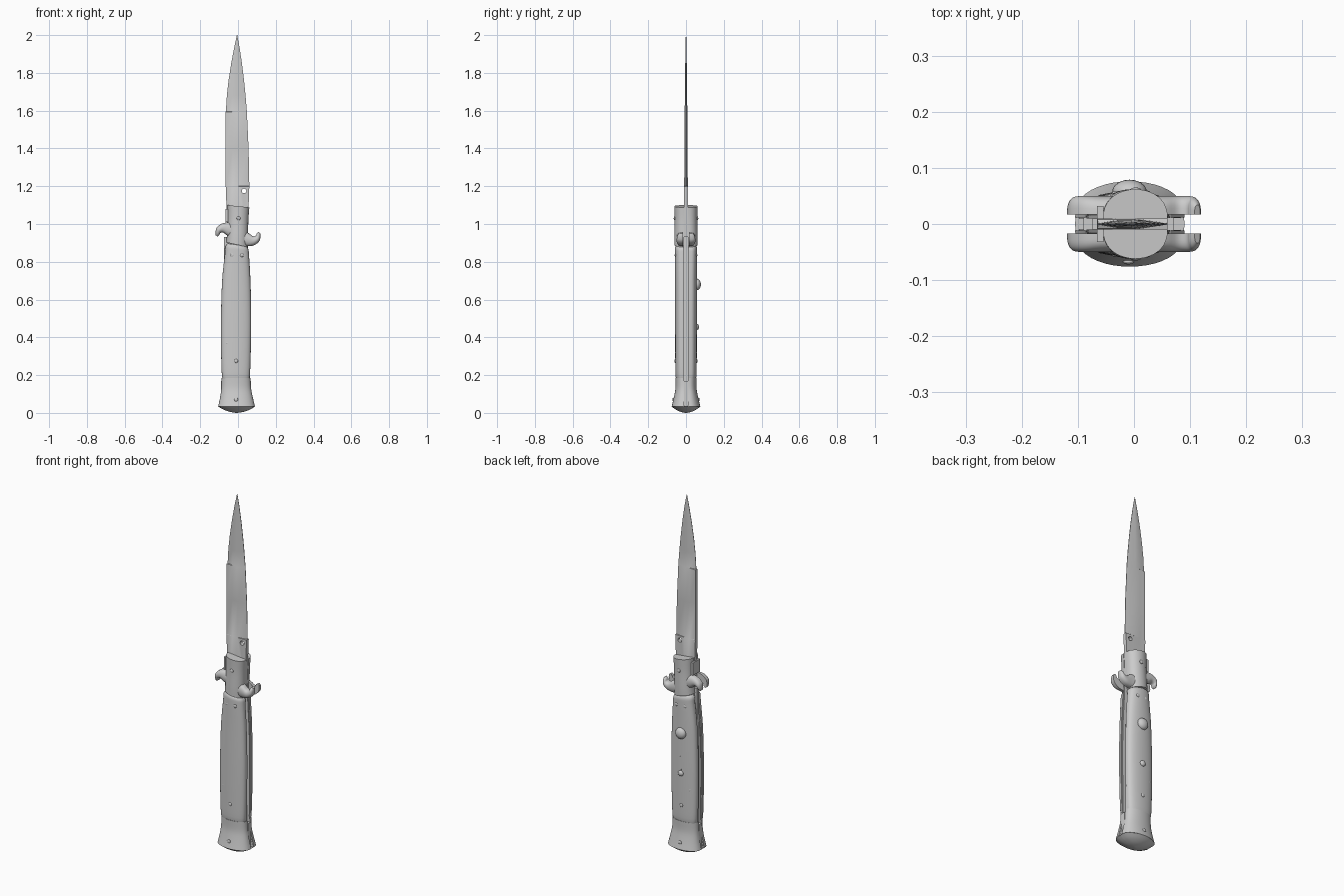
import bpy, bmesh
from math import sin, cos, pi
from mathutils import Vector, Matrix

if "Cube" in bpy.data.objects:
    bpy.data.objects.remove(bpy.data.objects["Cube"])


def finish(name, bm, mirror=False):
    bmesh.ops.recalc_face_normals(bm, faces=bm.faces[:])
    me = bpy.data.meshes.new(name)
    bm.to_mesh(me)
    bm.free()
    ob = bpy.data.objects.new(name, me)
    bpy.context.collection.objects.link(ob)
    if mirror:
        m = ob.modifiers.new("Mirror", 'MIRROR')
        m.use_axis = (False, True, False)
        m.use_clip = False
        m.use_mirror_merge = False
    return ob


def skin(bm, rings):
    loops = [[bm.verts.new(p) for p in r] for r in rings]
    n = len(loops[0])
    for a, b in zip(loops, loops[1:]):
        for i in range(n):
            j = (i + 1) % n
            bm.faces.new((a[i], a[j], b[j], b[i]))
    bm.faces.new(loops[0])
    bm.faces.new(loops[-1])


def smooth_rows(rows, steps):
    """Catmull-Rom interpolation of section rows."""
    out = []
    for i in range(len(rows) - 1):
        p = [rows[max(i - 1, 0)], rows[i], rows[i + 1], rows[min(i + 2, len(rows) - 1)]]
        for s in range(steps):
            t = s / steps
            out.append([0.5 * (2 * b + (c - a) * t + (2 * a - 5 * b + 4 * c - d) * t * t
                               + (3 * b - a - 3 * c + d) * t ** 3) for a, b, c, d in zip(*p)])
    return out + [list(rows[-1])]


def half_loft(name, rows, y0, e=0.8, steps=4, seg=20):
    """Mirrored D-shaped loft; each row = x1, z1, x2, z2, outer y."""
    rings = []
    for x1, z1, x2, z2, yo in smooth_rows(rows, steps):
        a, b = Vector((x1, 0, z1)), Vector((x2, 0, z2))
        mid, h = (a + b) / 2, (b - a) / 2
        ring = []
        for k in range(seg + 1):
            t = pi * k / seg
            p = mid - h * cos(t)
            p.y = y0 + (yo - y0) * max(sin(t), 0) ** e
            ring.append(p)
        rings.append(ring)
    bm = bmesh.new()
    skin(bm, rings)
    return finish(name, bm, True)


def box(name, x0, x1, y0, y1, z0, z1, mirror=False):
    bm = bmesh.new()
    bmesh.ops.create_cube(bm, size=1)
    bmesh.ops.scale(bm, vec=(x1 - x0, y1 - y0, z1 - z0), verts=bm.verts)
    bmesh.ops.translate(bm, vec=((x0 + x1) / 2, (y0 + y1) / 2, (z0 + z1) / 2), verts=bm.verts)
    return finish(name, bm, mirror)


def dome(name, x, y, z, r, h, mirror=False):
    bm = bmesh.new()
    bmesh.ops.create_uvsphere(bm, u_segments=20, v_segments=12, radius=1)
    bmesh.ops.transform(bm, matrix=Matrix.Translation((x, y, z)) @ Matrix.Diagonal((r, h, r, 1)),
                        verts=bm.verts)
    return finish(name, bm, mirror)


# Blade: z, left x, right x, half thickness, left edge half thickness, right edge half thickness
blade_rows = [
    (0.93, -0.055, 0.050, .010, .010, .010), (1.199, -0.065, 0.060, .010, .010, .010),
    (1.20, -0.065, 0.060, .0095, .009, .001), (1.40, -0.065, 0.056, .0085, .0085, .001),
    (1.594, -0.065, 0.047, .008, .008, .001), (1.596, -0.064, 0.047, .007, .001, .001),
    (1.68, -0.059, 0.040, .006, .001, .001), (1.76, -0.050, 0.032, .005, .001, .001),
    (1.85, -0.036, 0.021, .004, .001, .001), (1.93, -0.021, 0.009, .003, .001, .001),
    (2.00, -0.006, -0.004, .001, .0005, .0005)]
rings = []
for z, xl, xr, t, tl, tr in blade_rows:
    side = [(xl, tl), (xl + 0.3 * (xr - xl), t), (xl + 0.55 * (xr - xl), t), (xr, tr)]
    rings.append([(x, -y, z) for x, y in side] + [(x, y, z) for x, y in reversed(side)])
bm = bmesh.new()
skin(bm, rings)
blade = finish("blade", bm)

# Hole in the blade base
bm = bmesh.new()
bmesh.ops.create_cone(bm, cap_ends=True, segments=24, radius1=.012, radius2=.012, depth=.1,
                      matrix=Matrix.Translation((.032, 0, 1.175)) @ Matrix.Rotation(pi / 2, 4, 'X'))
cutter = finish("hole_cutter", bm)
cutter.hide_render = True
cutter.hide_set(True)
mod = blade.modifiers.new("Hole", 'BOOLEAN')
mod.operation, mod.object, mod.solver = 'DIFFERENCE', cutter, 'EXACT'

# Handle scales
half_loft("handle_scale", [
    (-.072, .18, .052, .18, .046), (-.084, .19, .062, .19, .055), (-.089, .30, .067, .30, .057),
    (-.090, .50, .070, .50, .058), (-.084, .70, .066, .70, .058), (-.070, .84, .058, .84, .059),
    (-.066, .882, .054, .868, .058), (-.054, .897, .045, .882, .050)], .017, e=.65)

# Front bolster, slightly slanted at its lower edge
half_loft("bolster", [
    (-.062, .902, .052, .878, .062), (-.059, .94, .053, .93, .062),
    (-.055, 1.02, .055, 1.02, .060), (-.055, 1.10, .060, 1.088, .062)], .010, e=.85)

# Curled guard horns, one the half-turn copy of the other
horn = [(0, .97, 0, .885, .052), (.05, .955, .05, .882, .050), (.078, .936, .086, .888, .050),
        (.094, .938, .112, .908, .049), (.099, .949, .119, .932, .044), (.108, .957, .118, .950, .034)]
half_loft("guard_right", horn, .017, e=.6)
half_loft("guard_left", [(-a, 1.89 - b, -c, 1.89 - d, y) for a, b, c, d, y in horn], .017, e=.6)

# Flared pommel and its domed end cap
half_loft("pommel", [
    (-.105, .034, .090, .034, .076), (-.095, .08, .079, .08, .065),
    (-.088, .13, .069, .13, .056), (-.086, .185, .066, .185, .056)], .012)
half_loft("pommel_cap", [
    (-.105, .034, .090, .034, .076), (-.078, .018, .064, .018, .055),
    (-.045, .006, .031, .006, .030), (-.010, 0, -.004, 0, .003)], 0)

# Liners between the scales and the blade slot
half_loft("liner", [
    (-.098, .04, .083, .04, .0175), (-.083, .15, .064, .15, .0175), (-.085, .40, .064, .40, .0175),
    (-.082, .65, .063, .65, .0175), (-.062, .88, .052, .88, .0175),
    (-.053, 1.07, .053, 1.07, .0175)], .010, e=.08)

# Back spring, pommel spacer and lock plate
box("back_spring", -.075, -.045, -.0095, .0095, .15, .93)
box("pommel_spacer", -.090, .070, -.0115, .0115, .03, .17)
box("lock_plate", -.066, -.054, -.032, .032, 1.01, 1.08)

# Pins on both faces
for i, (x, y, z) in enumerate([(.003, .060, 1.03), (-.030, .054, .835), (.020, .055, .835),
                               (-.055, .048, .37), (-.010, .056, .275), (-.010, .067, .07)]):
    dome(f"pin_{i + 1}", x, y, z, .010, .005, True)

# Release button, safety slide and its slot on the back face
dome("release_button", -.008, .057, .68, .031, .022)
dome("safety_knob", -.008, .058, .455, .016, .011)
box("safety_slot", -.011, -.005, .050, .0592, .455, .55)

# Smooth shading with sharp edges kept
for ob in bpy.data.objects:
    if ob is not cutter:
        ob.select_set(True)
bpy.context.view_layer.objects.active = blade
bpy.ops.object.shade_smooth_by_angle(angle=0.6)
